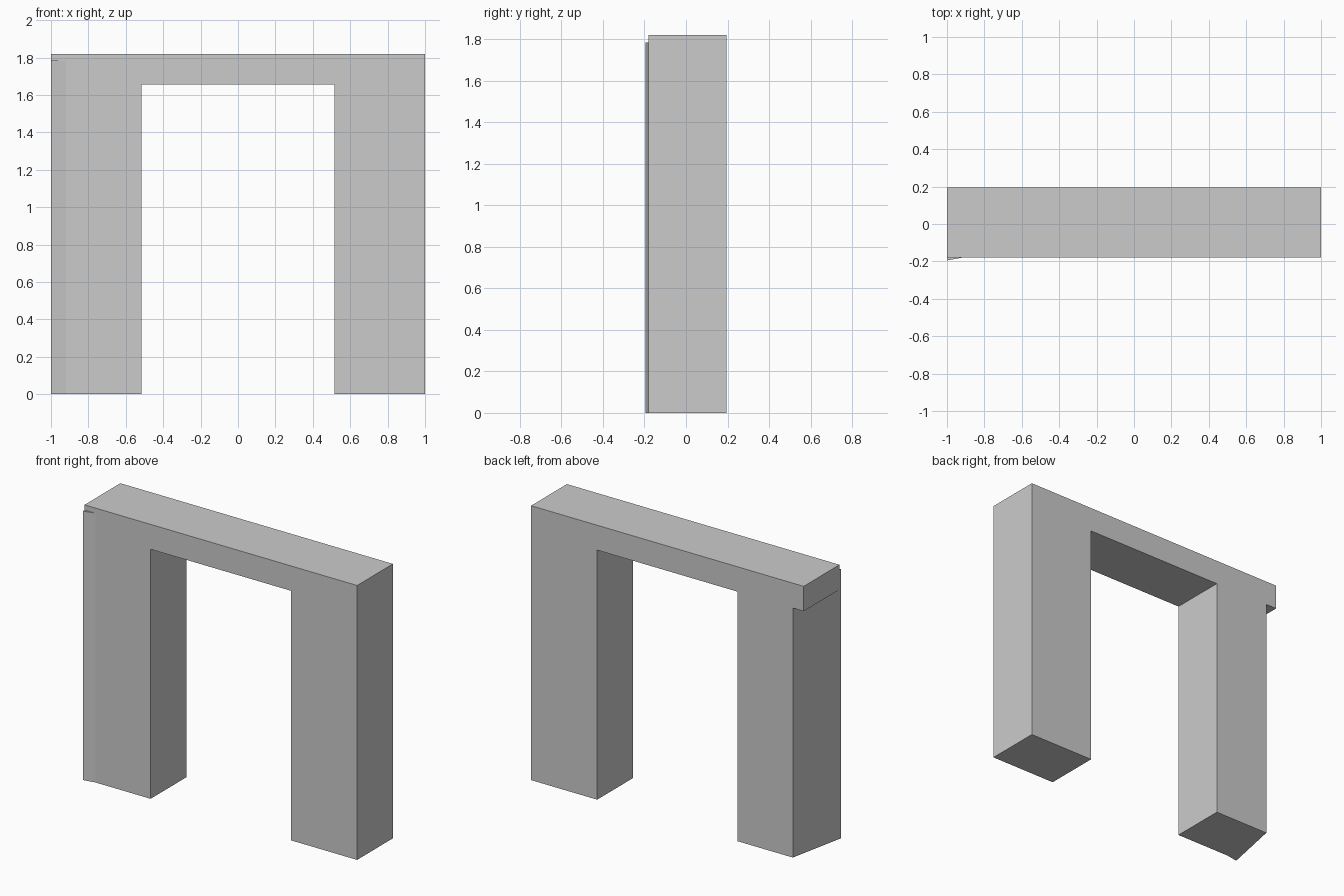
import bpy
import bmesh

cube = bpy.data.objects.get("Cube")
if cube:
    bpy.data.objects.remove(cube, do_unlink=True)

# Single plain grey
grey = bpy.data.materials.new("plain_grey")
grey.use_nodes = True
colour = (0.6, 0.6, 0.6, 1)
grey.diffuse_color = colour
grey.node_tree.nodes["Principled BSDF"].inputs["Base Color"].default_value = colour


def prism(name, outline, direction):
    """Extrude a closed flat outline along a direction into a solid."""
    bm = bmesh.new()
    face = bm.faces.new([bm.verts.new(p) for p in outline])
    result = bmesh.ops.extrude_face_region(bm, geom=[face], use_keep_orig=True)
    moved = [g for g in result["geom"] if isinstance(g, bmesh.types.BMVert)]
    bmesh.ops.translate(bm, verts=moved, vec=direction)
    bmesh.ops.recalc_face_normals(bm, faces=bm.faces)
    mesh = bpy.data.meshes.new(name)
    bm.to_mesh(mesh)
    bm.free()
    mesh.materials.append(grey)
    obj = bpy.data.objects.new(name, mesh)
    bpy.context.collection.objects.link(obj)
    return obj


FRONT, BACK = -0.18, 0.195
TOP, SOFFIT = 1.82, 1.655
INNER, NOTCH = 0.515, -0.92

# Doorway frame: both legs and the lintel, with a notch under one lintel end
frame = [(-1, TOP), (-1, SOFFIT), (NOTCH, SOFFIT), (NOTCH, 0), (-INNER, 0),
         (-INNER, SOFFIT), (INNER, SOFFIT), (INNER, 0), (1, 0), (1, TOP)]
prism("doorway_frame", [(x, FRONT, z) for x, z in frame], (0, BACK - FRONT, 0))

# Slanted end of the right leg, its front corner standing proud of the frame
wedge = [(NOTCH, FRONT), (-1, -0.195), (NOTCH, BACK)]
prism("right_leg_slanted_end", [(x, y, 0) for x, y in wedge], (0, 0, 1.785))
